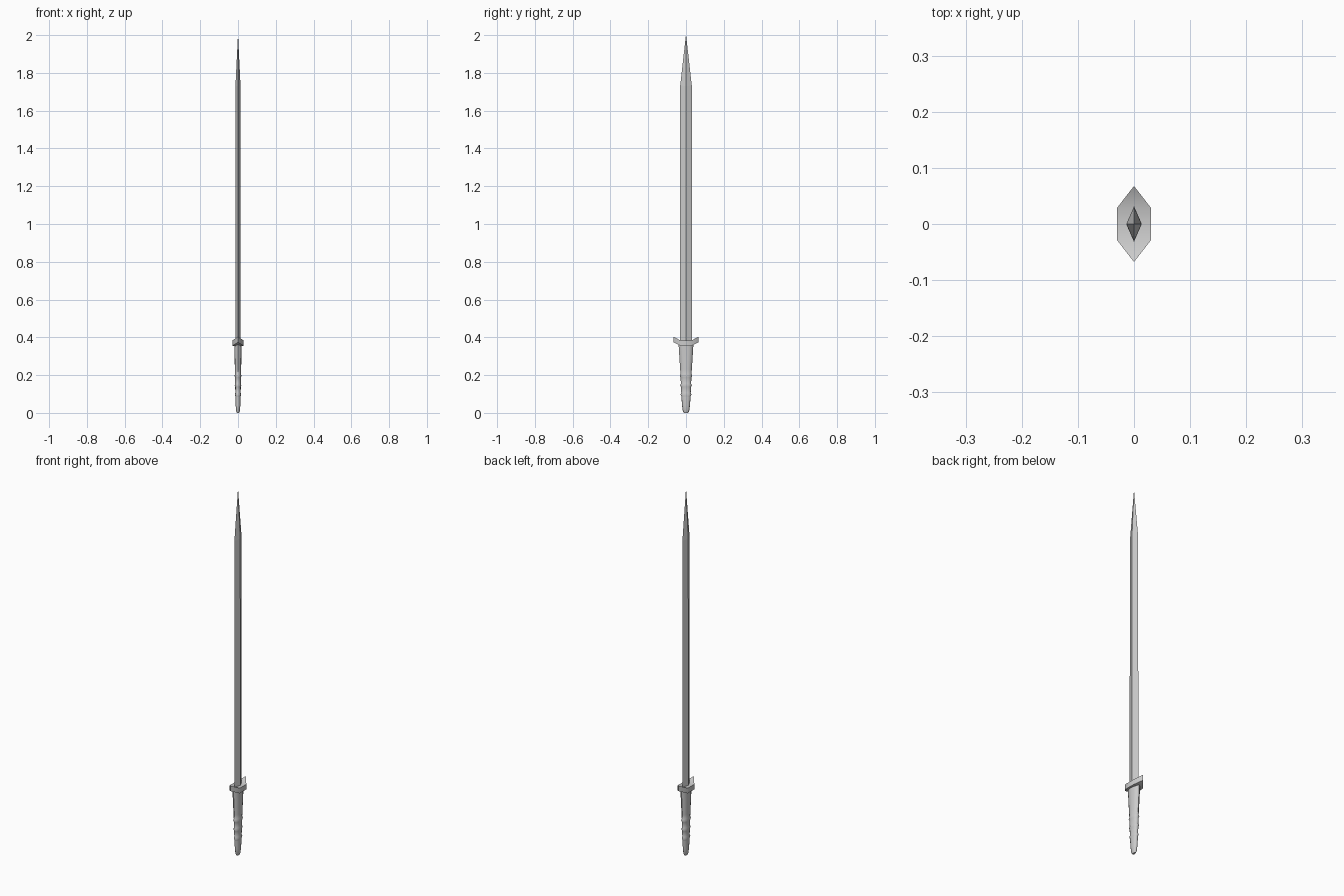
import bpy, bmesh, math

if "Cube" in bpy.data.objects:
    bpy.data.objects.remove(bpy.data.objects["Cube"])


def loft(name, rings, smooth_angle=None):
    """Skin closed rings of points and cap both ends."""
    bm = bmesh.new()
    loops = [[bm.verts.new(p) for p in ring] for ring in rings]
    n = len(loops[0])
    for a, b in zip(loops, loops[1:]):
        for i in range(n):
            j = (i + 1) % n
            bm.faces.new((a[i], a[j], b[j], b[i]))
    bm.faces.new(loops[0][::-1])
    bm.faces.new(loops[-1])
    bmesh.ops.remove_doubles(bm, verts=bm.verts, dist=1e-5)
    bmesh.ops.recalc_face_normals(bm, faces=bm.faces)
    mesh = bpy.data.meshes.new(name)
    bm.to_mesh(mesh)
    bm.free()
    ob = bpy.data.objects.new(name, mesh)
    bpy.context.collection.objects.link(ob)
    if smooth_angle:
        bpy.ops.object.select_all(action='DESELECT')
        bpy.context.view_layer.objects.active = ob
        ob.select_set(True)
        bpy.ops.object.shade_smooth_by_angle(angle=math.radians(smooth_angle))
    return ob


def ellipse(rx, ry, z, n):
    return [(rx * math.cos(2 * math.pi * i / n), ry * math.sin(2 * math.pi * i / n), z)
            for i in range(n)]


# Blade: diamond section, tapering to a point
blade = [(0.014, 0.032, 0.36), (0.0135, 0.031, 1.73), (0.0003, 0.0005, 2.0)]
loft("blade", [ellipse(rx, ry, z, 4) for rx, ry, z in blade])

# Guard: short block whose pointed ends sweep upwards
stations = [(-0.067, 0.0005, 0.374, 0.404), (-0.029, 0.03, 0.355, 0.383),
            (0.029, 0.03, 0.355, 0.383), (0.067, 0.0005, 0.374, 0.404)]
loft("guard", [[(-w, y, lo), (w, y, lo), (w, y, hi), (-w, y, hi)]
               for y, w, lo, hi in stations], 40)

# Grip: tapered oval with three raised ridges and a rounded butt
grip = [(0.006, 0.011, 0.0), (0.010, 0.017, 0.01), (0.0125, 0.021, 0.04), (0.014, 0.0245, 0.085)]
for k, z in enumerate((0.097, 0.147, 0.197)):
    rx, ry = 0.014 + 0.001 * k, 0.025 + 0.002 * k
    grip += [(rx, ry, z - 0.009), (rx + 0.0025, ry + 0.004, z), (rx, ry, z + 0.009)]
grip += [(0.0165, 0.031, 0.23), (0.02, 0.039, 0.36)]
loft("grip", [ellipse(rx, ry, z, 12) for rx, ry, z in grip], 50)
